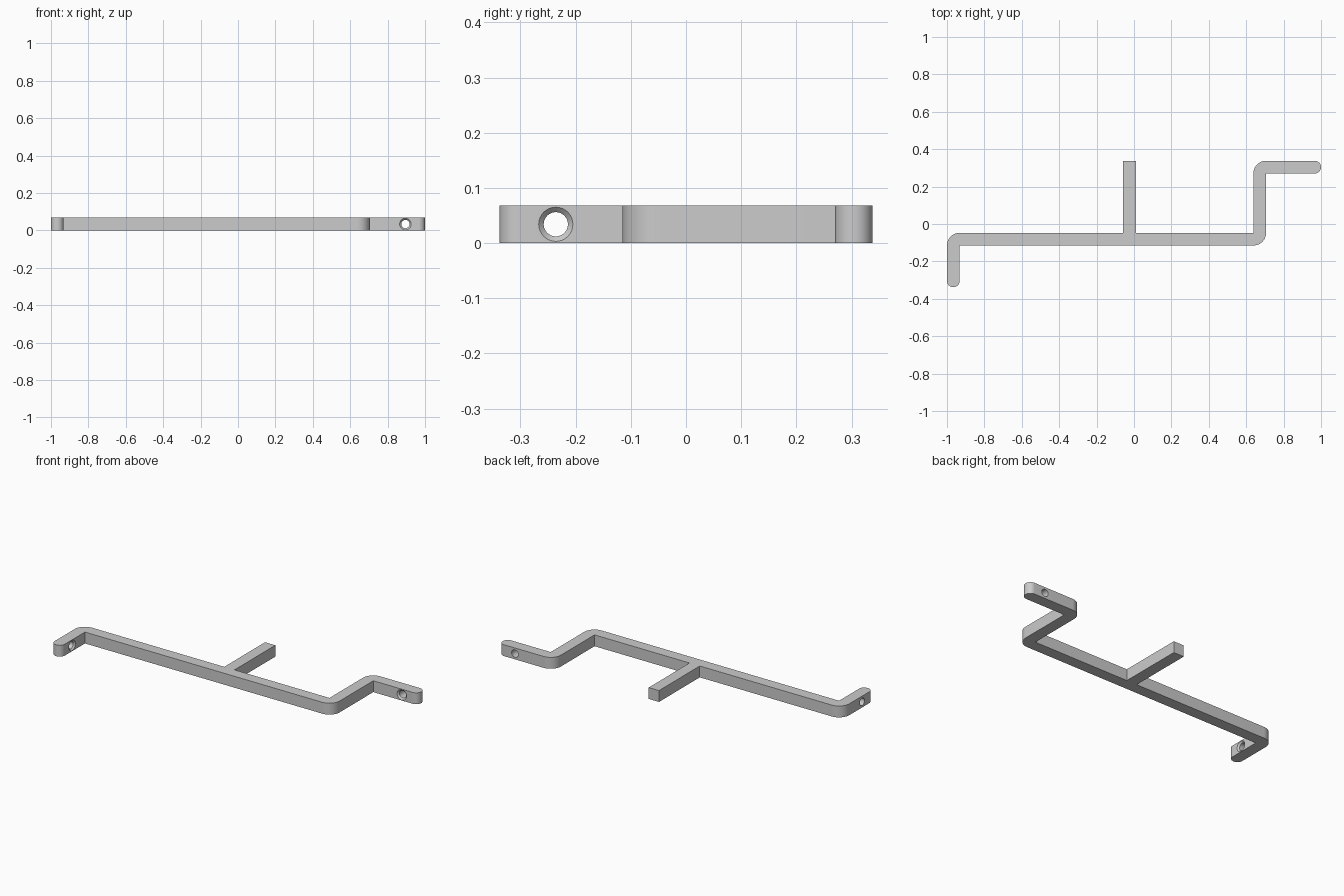
import bpy, bmesh, math
from mathutils import Vector

cube = bpy.data.objects.get("Cube")
if cube:
    bpy.data.objects.remove(cube, do_unlink=True)

W = 0.068          # bar width and height
R = W              # outer bend radius
E = W / 2 - 0.0002 # rounded arm ends
H = 0.338          # half depth
STEPS = 12

grey = bpy.data.materials.new("grey")
grey.use_nodes = True
grey.diffuse_color = (0.6, 0.6, 0.6, 1)
grey.node_tree.nodes["Principled BSDF"].inputs["Base Color"].default_value = (0.6, 0.6, 0.6, 1)


def rounded(corners):
    """Outline with each right-angled corner rounded by its own radius."""
    pts = []
    n = len(corners)
    for i, (x, y, r) in enumerate(corners):
        p = Vector((x, y, 0))
        if r == 0:
            pts.append(p)
            continue
        a = (Vector((*corners[i - 1][:2], 0)) - p).normalized()
        b = (Vector((*corners[(i + 1) % n][:2], 0)) - p).normalized()
        centre = p + (a + b) * r
        for k in range(STEPS + 1):
            t = math.pi / 2 * k / STEPS
            pts.append(centre - b * r * math.cos(t) - a * r * math.sin(t))
    return pts


def finish(name, bm):
    bmesh.ops.recalc_face_normals(bm, faces=bm.faces)
    mesh = bpy.data.meshes.new(name)
    bm.to_mesh(mesh)
    bm.free()
    mesh.materials.append(grey)
    ob = bpy.data.objects.new(name, mesh)
    bpy.context.collection.objects.link(ob)
    return ob


# Bent bar with its middle stub, as one extruded outline
front, back = -0.115, -0.115 + W
riser, stub = 0.706, 0.01
outline = rounded([
    (-1, -H, E), (-1 + W, -H, E), (-1 + W, front, 0), (riser, front, R),
    (riser, H - W, 0), (1, H - W, E), (1, H, E), (riser - W, H, R),
    (riser - W, back, 0), (stub, back, 0), (stub, H, 0),
    (stub - W, H, 0), (stub - W, back, 0), (-1, back, R)])
bm = bmesh.new()
face = bm.faces.new([bm.verts.new(p) for p in outline])
top = bmesh.ops.extrude_face_region(bm, geom=[face])["geom"]
bmesh.ops.translate(bm, vec=(0, 0, W), verts=[v for v in top if isinstance(v, bmesh.types.BMVert)])
bar = finish("bent_bar", bm)


# Countersunk screw holes: lathed cutters pointing out of the countersunk face
def hole_cutter(name, location, rotation):
    bm = bmesh.new()
    profile = [(0.022, -0.1), (0.022, -0.009), (0.031, 0), (0.031, 0.02)]
    rings = [[bm.verts.new((r * math.cos(a), r * math.sin(a), z))
              for a in (math.tau * k / 32 for k in range(32))] for r, z in profile]
    for low, high in zip(rings, rings[1:]):
        for k in range(32):
            j = (k + 1) % 32
            bm.faces.new((low[k], low[j], high[j], high[k]))
    bm.faces.new(rings[0])
    bm.faces.new(rings[-1])
    ob = finish(name, bm)
    ob.location, ob.rotation_euler = location, rotation
    ob.hide_render = True
    ob.hide_viewport = True
    mod = bar.modifiers.new(name, 'BOOLEAN')
    mod.operation, mod.solver, mod.object = 'DIFFERENCE', 'EXACT', ob
    return ob


cutters = [
    hole_cutter("right_hole_cutter", (-1 + W, -0.236, W / 2), (0, math.pi / 2, 0)),
    hole_cutter("left_hole_cutter", (0.895, H - W, W / 2), (math.pi / 2, 0, 0))]

# Apply the cuts, drop the cutters, smooth the bends
bpy.ops.object.select_all(action='DESELECT')
bpy.context.view_layer.objects.active = bar
bar.select_set(True)
for mod in list(bar.modifiers):
    bpy.ops.object.modifier_apply(modifier=mod.name)
for ob in cutters:
    bpy.data.objects.remove(ob, do_unlink=True)
bpy.ops.object.shade_smooth_by_angle(angle=math.radians(30))
